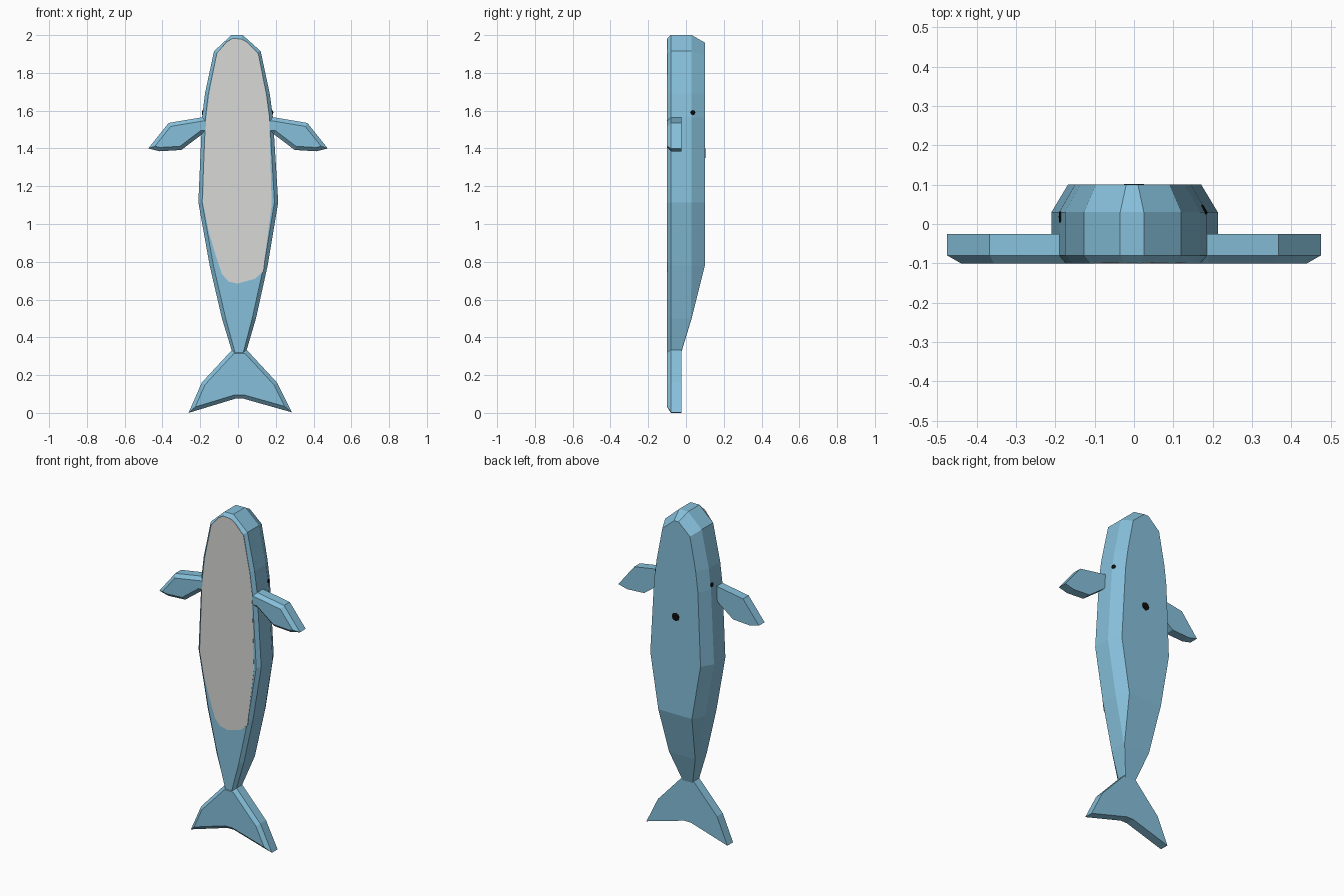
import bpy, bmesh, math
from mathutils import Vector

if "Cube" in bpy.data.objects:
    bpy.data.objects.remove(bpy.data.objects["Cube"])


def material(name, rgb):
    m = bpy.data.materials.new(name)
    m.diffuse_color = (*rgb, 1)
    m.use_nodes = True
    m.node_tree.nodes["Principled BSDF"].inputs["Base Color"].default_value = m.diffuse_color
    return m


BLUE = material("sea blue", (0.24, 0.53, 0.71))
GREY = material("belly grey", (0.69, 0.69, 0.68))
BLACK = material("black", (0.004, 0.004, 0.004))


def finish(bm, name, mat):
    bmesh.ops.recalc_face_normals(bm, faces=bm.faces[:])
    me = bpy.data.meshes.new(name)
    bm.to_mesh(me)
    bm.free()
    me.materials.append(mat)
    ob = bpy.data.objects.new(name, me)
    bpy.context.collection.objects.link(ob)
    return ob


def slab(name, outline, mat, y0, y1, bevel=0):
    """Outline in x, z made thick along y, with an optional chamfered front."""
    bm = bmesh.new()
    front = [bm.verts.new((x, y0 + bevel, z)) for x, z in outline]
    back = [bm.verts.new((x, y1, z)) for x, z in outline]
    f = bm.faces.new(front)
    bm.faces.new(back[::-1])
    n = len(front)
    for i in range(n):
        j = (i + 1) % n
        bm.faces.new((front[i], back[i], back[j], front[j]))
    bmesh.ops.recalc_face_normals(bm, faces=bm.faces[:])
    if bevel:
        bmesh.ops.inset_region(bm, faces=[f], thickness=0.02, use_even_offset=True)
        for v in f.verts:
            v.co.y = y0
    return finish(bm, name, mat)


# Body: rows of z, left x, right x, side rear y, back y, front inset, back inset, front drop, back drop
rows = [
    (2.00, -.035, .025, .03, .10, .008, .015, .02, .04),
    (1.915, -.127, .12, .03, .10, .016, .03, .008, .025),
    (1.69, -.175, .168, .03, .10, .018, .04, 0, 0),
    (1.565, -.190, .185, .03, .10, .018, .04, 0, 0),
    (1.115, -.210, .213, .03, .10, .02, .042, 0, 0),
    (0.78, -.150, .157, .03, .10, .02, .04, 0, 0),
    (0.50, -.085, .095, .025, .03, .02, .002, 0, 0),
    (0.32, -.030, .042, -.03, -.025, .014, .002, 0, 0),
]
bm = bmesh.new()
rings = []
for z, xl, xr, ys, yb, fi, bi, fd, bd in rows:
    half = [(fi, -.1, z - fd), (0, -.08, z), (0, ys, z), (bi, yb, z - bd)]
    left = [bm.verts.new((xl + i, y, h)) for i, y, h in half]
    right = [bm.verts.new((xr - i, y, h)) for i, y, h in half]
    rings.append(left + right[::-1])
for a, b in zip(rings, rings[1:]):
    for i in range(8):
        j = (i + 1) % 8
        bm.faces.new((a[i], a[j], b[j], b[i]))
for ring in (rings[0], rings[-1]):
    for i in range(3):
        bm.faces.new((ring[i], ring[i + 1], ring[6 - i], ring[7 - i]))
finish(bm, "body", BLUE)

# Side fins, mirrored
fin = [(.14, 1.565), (.19, 1.565), (.367, 1.535), (.475, 1.40),
       (.415, 1.385), (.30, 1.392), (.19, 1.475), (.14, 1.475)]
for side, label in ((1, "right"), (-1, "left")):
    slab(label + "_fin", [(side * x, z) for x, z in fin], BLUE, -.1, -.025, .02)

# Tail fluke
fluke = [(-.03, .335), (.045, .335), (.207, .16), (.285, .003), (.03, .075),
         (-.015, .075), (-.262, 0), (-.192, .16)]
slab("tail_fluke", fluke, BLUE, -.1, -.025, .02)

# Belly patch
belly = [(-.06, 1.965), (-.03, 1.982), (.015, 1.98), (.045, 1.965), (.108, 1.90),
         (.147, 1.70), (.165, 1.56), (.17, 1.4), (.178, 1.1), (.155, .92), (.135, .75),
         (.09, .71), (.0, .685), (-.05, .695), (-.085, .735), (-.12, .84),
         (-.155, .96), (-.185, 1.11), (-.178, 1.4), (-.168, 1.56), (-.15, 1.70),
         (-.11, 1.905)]
slab("belly_patch", belly, GREY, -.101, -.098)


# Eyes and blowhole: thin discs facing along a direction
def disc(name, at, facing, radius):
    bm = bmesh.new()
    bmesh.ops.create_cone(bm, cap_ends=True, segments=8, radius1=radius,
                          radius2=radius, depth=.006)
    rot = Vector(facing).to_track_quat('Z', 'Y').to_matrix()
    bmesh.ops.rotate(bm, verts=bm.verts[:], matrix=rot)
    bmesh.ops.translate(bm, verts=bm.verts[:], vec=at)
    finish(bm, name, BLACK)


disc("left_eye", (-.187, .018, 1.59), (-1, 0, .1), .014)
disc("right_eye", (.178, .037, 1.59), (.87, .5, .1), .013)
disc("blowhole", (0, .099, 1.375), (0, 1, 0), .025)
